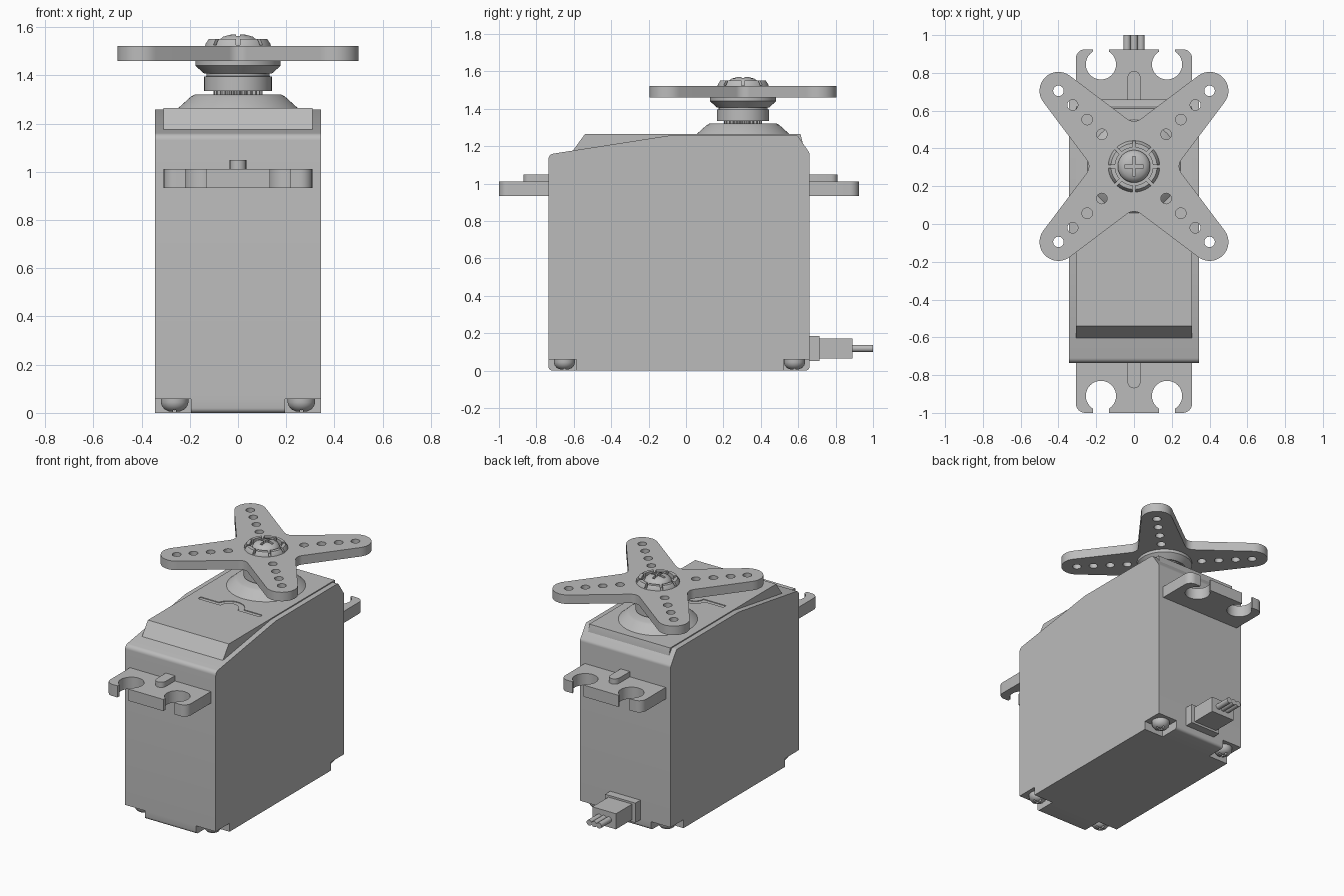
import bpy, bmesh
from math import sin, cos, pi, radians
from mathutils import Matrix, Vector

if "Cube" in bpy.data.objects:
    bpy.data.objects.remove(bpy.data.objects["Cube"], do_unlink=True)

grey = bpy.data.materials.new("light_grey_plastic")
grey.use_nodes = True
GREY = (0.5, 0.5, 0.5, 1)
grey.diffuse_color = GREY
grey.node_tree.nodes["Principled BSDF"].inputs["Base Color"].default_value = GREY

SHAFT_Y = 0.305
AXES = {"X": lambda u, v, d: (d, u, v),
        "Y": lambda u, v, d: (u, d, v),
        "Z": lambda u, v, d: (u, v, d)}


def finish(name, bm):
    bmesh.ops.recalc_face_normals(bm, faces=bm.faces[:])
    mesh = bpy.data.meshes.new(name)
    bm.to_mesh(mesh)
    bm.free()
    mesh.materials.append(grey)
    ob = bpy.data.objects.new(name, mesh)
    bpy.context.scene.collection.objects.link(ob)
    shade(ob)
    return ob


def shade(ob):
    ob.data.shade_smooth()
    ob.data.set_sharp_from_angle(angle=radians(30))


def prism(name, outline, axis, lo, hi):
    """Extrude a flat outline along an axis."""
    bm = bmesh.new()
    a, b = ([bm.verts.new(AXES[axis](u, v, d)) for u, v in outline] for d in (lo, hi))
    bm.faces.new(a)
    bm.faces.new(b)
    n = len(a)
    for i in range(n):
        j = (i + 1) % n
        bm.faces.new((a[i], a[j], b[j], b[i]))
    return finish(name, bm)


def box(name, x, y, z):
    return prism(name, [(x[0], y[0]), (x[1], y[0]), (x[1], y[1]), (x[0], y[1])], "Z", *z)


def arc(cx, cy, r, start, end, steps=8):
    angles = [radians(start + (end - start) * i / steps) for i in range(steps + 1)]
    return [(cx + r * cos(t), cy + r * sin(t)) for t in angles]


def rod(name, cu, cv, r, axis, lo, hi, steps=32):
    return prism(name, arc(cu, cv, r, 0, 360, steps)[:-1], axis, lo, hi)


def lathe(name, profile, x=0, y=SHAFT_Y, closed=False):
    """Spin an (r, z) profile about a vertical axis."""
    bm = bmesh.new()
    vs = [bm.verts.new((x + r, y, z)) for r, z in profile]
    edges = [bm.edges.new(p) for p in zip(vs, vs[1:])]
    if closed:
        edges.append(bm.edges.new((vs[-1], vs[0])))
    bmesh.ops.spin(bm, geom=vs + edges, cent=(x, y, 0), axis=(0, 0, 1),
                   angle=2 * pi, steps=64, use_duplicate=False)
    bmesh.ops.remove_doubles(bm, verts=bm.verts[:], dist=0.0001)
    return finish(name, bm)


def cut(ob, *cutters):
    """Subtract each cutter, then delete it."""
    for c in cutters:
        mod = ob.modifiers.new("cut", "BOOLEAN")
        mod.operation, mod.solver, mod.object = "DIFFERENCE", "EXACT", c
        c.hide_render = True
        bpy.context.view_layer.update()
        dg = bpy.context.evaluated_depsgraph_get()
        mesh = bpy.data.meshes.new_from_object(ob.evaluated_get(dg))
        ob.modifiers.clear()
        ob.data = mesh
        bpy.data.objects.remove(c, do_unlink=True)
    shade(ob)


def turn(ob, degrees, x=0, y=SHAFT_Y):
    """Rotate the mesh about a vertical line."""
    c = Matrix.Translation((x, y, 0))
    ob.data.transform(c @ Matrix.Rotation(radians(degrees), 4, "Z") @ c.inverted())
    return ob


def screw(name, x, y, r, z, h):
    """Pan head from base z to z + h (h may be negative) with a cross recess."""
    head = lathe(name, [(0, z), (r, z), (r, z + 0.3 * h), (0.93 * r, z + 0.55 * h),
                        (0.72 * r, z + 0.82 * h), (0.4 * r, z + 0.97 * h), (0, z + h)], x, y)
    for k in (0, 90):
        top = sorted((z + 0.55 * h, z + 2 * h))
        bar = box("recess", (x - 0.6 * r, x + 0.6 * r), (y - 0.1 * r, y + 0.1 * r), top)
        cut(head, turn(bar, k, x, y))
    return head


# Case with sloping front shoulder and chamfered back
case = prism("case", arc(-0.715, 0.02, 0.02, 270, 180, 4) + arc(-0.705, 1.13, 0.03, 180, 100, 6)
             + [(-0.08, 1.258), (0.58, 1.258)] + arc(0.585, 1.238, 0.02, 80, 40, 4)
             + arc(0.63, 1.155, 0.03, 40, 0, 4) + arc(0.64, 0.02, 0.02, 0, -90, 4),
             "X", -0.345, 0.345)
for sx in (-1, 1):
    xs = sorted((sx * 0.195, sx * 0.4))
    for ys, sy in (((-0.8, -0.585), -0.65), ((0.52, 0.7), 0.58)):
        cut(case, box("corner_notch", xs, ys, (-0.1, 0.058)))
        screw("case_screw", sx * 0.263, sy, 0.057, 0.06, -0.056)

# Raised cover on top, with a shallow groove curving round a small half circle
cover = prism("top_cover", [(-0.612, 1.165), (-0.54, 1.265), (0.612, 1.265),
                            (0.628, 1.2), (0.628, 1.15), (-0.612, 1.15)], "X", -0.308, 0.308)
for sx in (-1, 1):
    cut(cover, box("groove", sorted((sx * 0.08, sx * 0.235)), (-0.1, -0.07), (1.26, 1.3)))
cut(cover, prism("groove_arc", arc(0, -0.1, 0.1, 0, 180, 16) + arc(0, -0.1, 0.065, 180, 0, 16),
                 "Z", 1.26, 1.3))

# Mounting tabs with open screw slots and a stiffening rib
for name, side, root, end, hole, rib in (("front", -1, 0.72, 1.0, 0.91, 0.87),
                                         ("back", 1, 0.65, 0.925, 0.845, 0.81)):
    outline = ([(0.308, root)] + arc(0.258, end - 0.05, 0.05, 0, 90)
               + arc(-0.258, end - 0.05, 0.05, 90, 180) + [(-0.308, root)])
    tab = prism(name + "_mounting_tab", [(x, side * y) for x, y in outline], "Z", 0.932, 1.012)
    for x in (-0.175, 0.175):
        cut(tab, rod("hole", x, side * hole, 0.08, "Z", 0.9, 1.1),
            box("slot", (x - 0.043, x + 0.043), sorted((side * hole, side * 1.1)), (0.9, 1.1)))
    outline = [(0.035, root)] + arc(0, rib - 0.035, 0.035, 0, 180) + [(-0.035, root)]
    prism(name + "_tab_rib", [(x, side * y) for x, y in outline], "Z", 1.0, 1.048)

# Cable outlet at the back
box("cable_flange", (-0.115, 0.115), (0.65, 0.715), (0.05, 0.185))
box("cable_block", (-0.09, 0.09), (0.71, 0.89), (0.065, 0.172))
for i in (-1, 0, 1):
    rod("cable_wire", i * 0.037, 0.118, 0.0195, "Y", 0.88, 1.0, 20)

# Output boss and splined shaft
lathe("output_boss", [(0, 1.25), (0.247, 1.25), (0.247, 1.265), (0.195, 1.312),
                      (0.18, 1.32), (0, 1.32)])
teeth = 24
spline = []
for i in range(teeth * 4):
    t = 2 * pi * i / (teeth * 4)
    r = 0.102 if i % 4 < 2 else 0.09
    spline.append((r * cos(t), SHAFT_Y + r * sin(t)))
prism("splined_shaft", spline, "Z", 1.31, 1.35)

# Horn hub below the arms
lathe("horn_hub", [(0, 1.335), (0.14, 1.335), (0.14, 1.395), (0.13, 1.397), (0.13, 1.407),
                   (0.14, 1.407), (0.177, 1.44), (0.177, 1.47), (0, 1.47)])

# Four-armed horn, tapered arms joined by fillets
outline = []
for a in (45, 135, 225, 315):
    t, v = radians(a), radians(a + 45)
    outline += arc(0.566 * cos(t), SHAFT_Y + 0.566 * sin(t), 0.1, a - 82, a + 82, 16)
    outline += arc(0.299 * cos(v), SHAFT_Y + 0.299 * sin(v), 0.06, a + 262, a + 188, 8)
horn = prism("horn_arms", outline, "Z", 1.46, 1.522)
for sx in (-1, 1):
    for sy in (-1, 1):
        for d in (0.4, 0.325, 0.248, 0.17):
            cut(horn, rod("arm_hole", sx * d, SHAFT_Y + sy * d, 0.028, "Z", 1.4, 1.6, 24))

# Slotted crown and centre screw
crown = lathe("horn_crown", [(0.1, 1.51), (0.138, 1.51), (0.135, 1.53), (0.122, 1.55),
                             (0.1, 1.55)], closed=True)
for k in range(4):
    bar = box("crown_slot", (-0.2, 0.2), (SHAFT_Y - 0.008, SHAFT_Y + 0.008), (1.525, 1.6))
    cut(crown, turn(bar, k * 45))
screw("horn_screw", 0, SHAFT_Y, 0.086, 1.515, 0.055)
